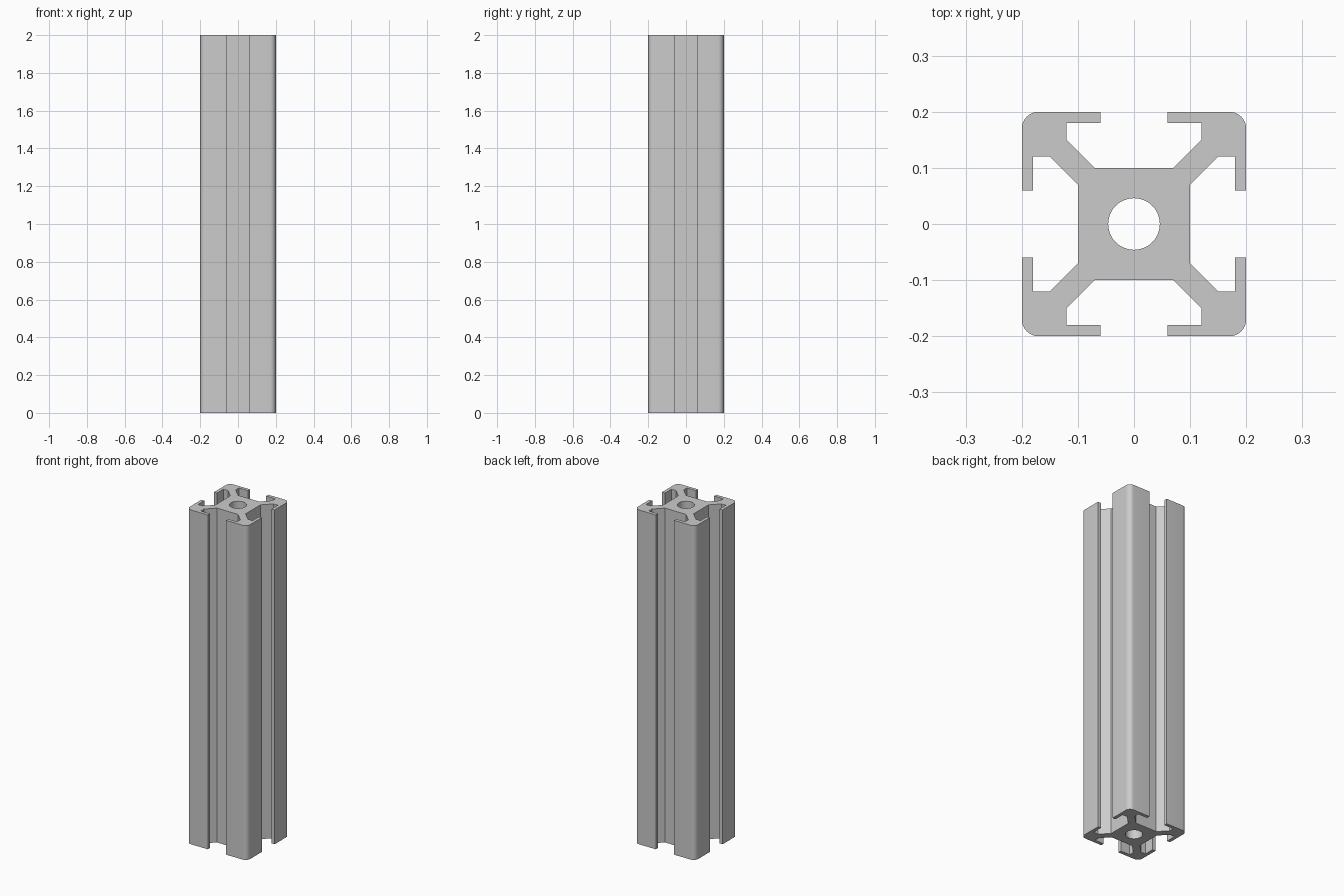
import bpy, bmesh, math
from mathutils import Matrix, Vector

if "Cube" in bpy.data.objects:
    bpy.data.objects.remove(bpy.data.objects["Cube"])

HEIGHT = 2.0
BORE_RADIUS = 0.046
CORNER_RADIUS = 0.03

aluminium = bpy.data.materials.new("aluminium grey")
aluminium.diffuse_color = (0.6, 0.6, 0.6, 1)
aluminium.use_nodes = True
aluminium.node_tree.nodes["Principled BSDF"].inputs["Base Color"].default_value = aluminium.diffuse_color


def arc(cx, cy, r, start, end, steps):
    """Points along a circular arc, both ends included."""
    return [(cx + r * math.cos(start + (end - start) * i / steps),
             cy + r * math.sin(start + (end - start) * i / steps))
            for i in range(steps + 1)]


def add_loop(bm, points):
    """Closed outline on the floor plane."""
    verts = [bm.verts.new((x, y, 0)) for x, y in points]
    return [bm.edges.new((a, b)) for a, b in zip(verts, verts[1:] + verts[:1])]


# One corner of the section: diagonal web, two lips, rounded outer corner
half = [(0.10, 0.07), (0.15, 0.12), (0.18, 0.12), (0.18, 0.06), (0.20, 0.06)]
c = 0.20 - CORNER_RADIUS
corner = (half + arc(c, c, CORNER_RADIUS, 0, math.pi / 2, 8)
          + [(y, x) for x, y in reversed(half)])

# Repeat the corner around the four quadrants
outline = []
for k in range(4):
    turn = Matrix.Rotation(k * math.pi / 2, 2)
    outline += [tuple(turn @ Vector(p)) for p in corner]

# Fill the section around the central bore, then extrude it upwards
bm = bmesh.new()
edges = add_loop(bm, outline)
edges += add_loop(bm, arc(0, 0, BORE_RADIUS, 0, math.tau, 48)[:-1])
bmesh.ops.triangle_fill(bm, edges=edges, use_beauty=True, normal=(0, 0, 1))
result = bmesh.ops.extrude_face_region(bm, geom=bm.faces[:], use_keep_orig=True)
top = [v for v in result["geom"] if isinstance(v, bmesh.types.BMVert)]
bmesh.ops.translate(bm, verts=top, vec=(0, 0, HEIGHT))
bmesh.ops.recalc_face_normals(bm, faces=bm.faces[:])
# Merge the flat end triangles into clean caps
bmesh.ops.dissolve_limit(bm, angle_limit=math.radians(0.5),
                         verts=bm.verts[:], edges=bm.edges[:])

mesh = bpy.data.meshes.new("slotted_rail")
bm.to_mesh(mesh)
bm.free()
mesh.materials.append(aluminium)
rail = bpy.data.objects.new("slotted_rail", mesh)
bpy.context.collection.objects.link(rail)

# Smooth bore and rounded corners, sharp everywhere else
bpy.context.view_layer.objects.active = rail
rail.select_set(True)
bpy.ops.object.shade_smooth_by_angle(angle=math.radians(30))
